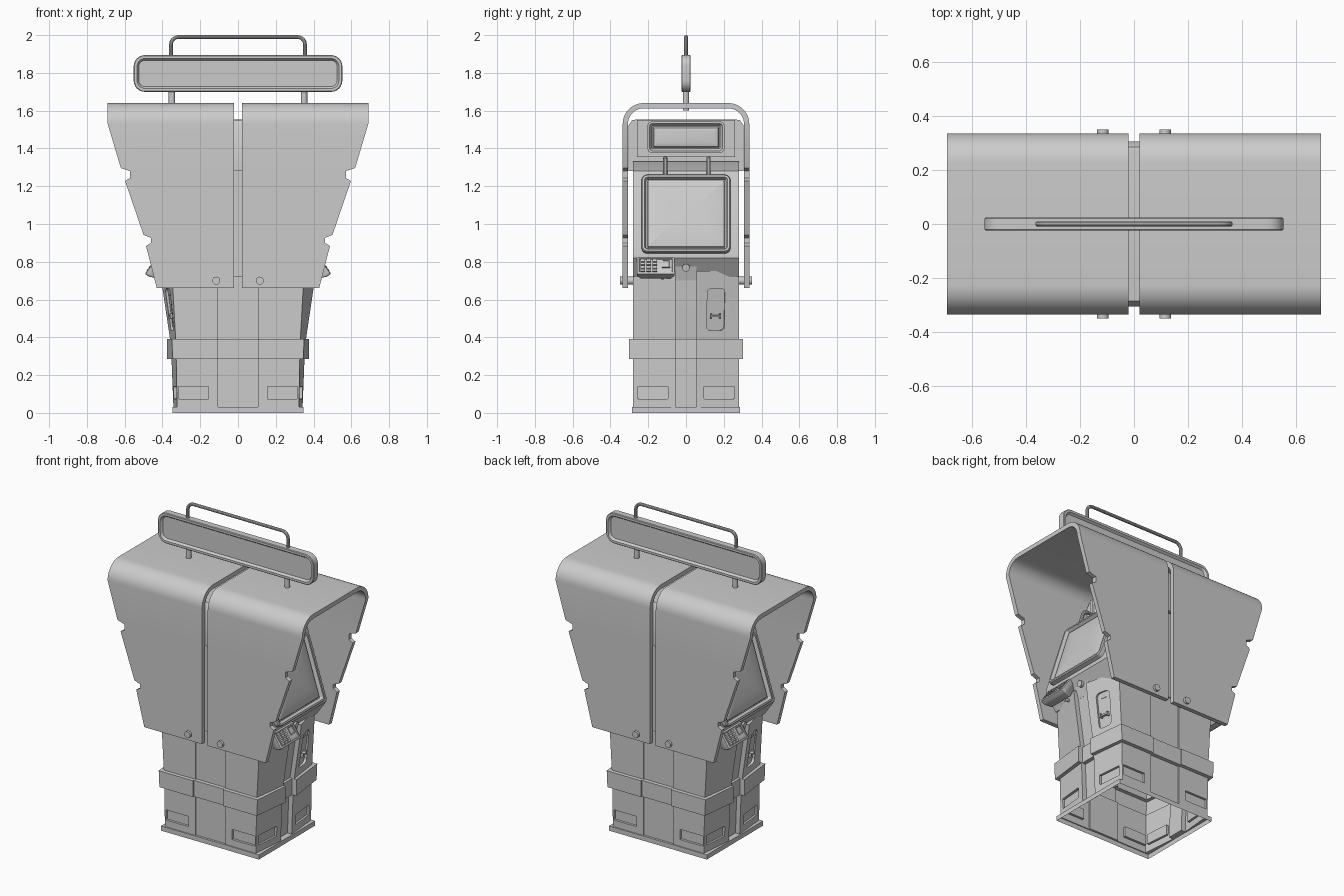
import bpy, bmesh
from math import pi, sin, cos, atan2
from mathutils import Matrix, Vector

if "Cube" in bpy.data.objects:
    bpy.data.objects.remove(bpy.data.objects["Cube"])


def loft(name, rings, mat=Matrix()):
    """Skin a stack of equal-length closed rings and cap both ends."""
    bm = bmesh.new()
    vs = [[bm.verts.new(mat @ Vector(p)) for p in r] for r in rings]
    n = len(rings[0])
    for a, b in zip(vs, vs[1:]):
        for i in range(n):
            j = (i + 1) % n
            bm.faces.new((a[i], a[j], b[j], b[i]))
    bm.faces.new(vs[0][::-1])
    bm.faces.new(vs[-1])
    bmesh.ops.recalc_face_normals(bm, faces=bm.faces)
    me = bpy.data.meshes.new(name)
    bm.to_mesh(me)
    bm.free()
    ob = bpy.data.objects.new(name, me)
    bpy.context.collection.objects.link(ob)
    return ob


def round_ring(w, h, r, z, seg=6):
    pts = []
    for k, (sx, sy) in enumerate(((1, 1), (-1, 1), (-1, -1), (1, -1))):
        for i in range(seg + 1):
            a = (k + i / seg) * pi / 2
            pts.append((sx * (w / 2 - r) + r * cos(a), sy * (h / 2 - r) + r * sin(a), z))
    return pts


def plate(name, w, h, r, steps, mat):
    """Rounded panel; steps are (inset, height) pairs along its normal."""
    return loft(name, [round_ring(w - 2 * i, h - 2 * i, max(r - i, .002), z) for i, z in steps], mat)


def box(name, x, y, z, mat=Matrix()):
    (x0, x1), (y0, y1), (z0, z1) = x, y, z
    return loft(name, [[(x0, y0, k), (x1, y0, k), (x1, y1, k), (x0, y1, k)] for k in (z0, z1)], mat)


def rod(name, a, b, r, seg=16):
    a, b = Vector(a), Vector(b)
    mat = Matrix.Translation(a) @ (b - a).to_track_quat('Z', 'Y').to_matrix().to_4x4()
    return loft(name, [[(r * cos(2 * pi * i / seg), r * sin(2 * pi * i / seg), z) for i in range(seg)]
                       for z in (0, (b - a).length)], mat)


def tube(name, pts, r):
    cu = bpy.data.curves.new(name, 'CURVE')
    cu.dimensions, cu.bevel_depth, cu.bevel_resolution, cu.use_fill_caps = '3D', r, 3, True
    sp = cu.splines.new('POLY')
    sp.points.add(len(pts) - 1)
    for p, q in zip(sp.points, pts):
        p.co = (*q, 1)
    ob = bpy.data.objects.new(name, cu)
    bpy.context.collection.objects.link(ob)
    return ob


def on_side(x, y, z, tilt=0, yaw=0):
    """Frame on the +x side: local x along y, local y up, local z outward."""
    s, c = sin(tilt), cos(tilt)
    return Matrix.Translation((x, y, z)) @ Matrix.Rotation(yaw, 4, 'Z') @ Matrix(
        ((0, -s, c, 0), (1, 0, 0, 0), (0, c, s, 0), (0, 0, 0, 1)))


# Pedestal: one lofted shell with foot flange, belt, side channels and front strips
def plan(z, xc, xm, y, chan, strip):
    half = [(xc, -y), (xm, -.055), (xm - chan, -.055), (xm - chan, .055), (xm, .055), (xc, y),
            (.107, y), (.107, y - strip), (-.107, y - strip), (-.107, y)]
    return [(a, b, z) for a, b in half] + [(-a, -b, z) for a, b in half]


pedestal = loft("pedestal", [plan(*r) for r in (
    (0, .347, .348, .285, .001, .001), (.03, .347, .348, .285, .001, .001),
    (.031, .322, .342, .28, .03, .008), (.285, .327, .352, .28, .03, .008),
    (.286, .345, .376, .303, .03, .008), (.39, .35, .376, .303, .03, .008),
    (.391, .33, .36, .28, .03, .008), (.66, .345, .4, .28, .03, .008),
    (.75, .35, .41, .28, .03, .008))])

# Recesses cut into the pedestal: eight vents and two hatches
cutters = []
for k in range(4):
    turn = Matrix.Rotation(-k * pi / 2, 4, 'Z')
    for s in (-1, 1):
        at = on_side(.28, s * .235, .107) if k % 2 else on_side(.334, s * .175, .107, 0, s * .08)
        cutters.append(plate("vent_cutter", .16, .065, .003, ((0, -.015), (0, .04)), turn @ at))
hatch = on_side(.361, .158, .547, -.13, .18)
for a in (0, pi):
    cutters.append(plate("hatch_cutter", .095, .225, .025, ((0, -.012), (0, .03)),
                         Matrix.Rotation(a, 4, 'Z') @ hatch))
for c in cutters:
    m = pedestal.modifiers.new("cut", 'BOOLEAN')
    m.object, m.operation, m.solver = c, 'DIFFERENCE', 'EXACT'
dg = bpy.context.evaluated_depsgraph_get()
me = bpy.data.meshes.new_from_object(pedestal.evaluated_get(dg))
pedestal.modifiers.clear()
pedestal.data = me
for c in cutters:
    bpy.data.objects.remove(c)
bm = bmesh.new()  # open underside
bm.from_mesh(me)
bmesh.ops.delete(bm, geom=[f for f in bm.faces if all(v.co.z < .001 for v in f.verts)], context='FACES')
bm.to_mesh(me)
bm.free()

# Inner core: wedge carrying the screens, with a narrow spine above
wedge = [(.36, .72), (.43, .82), (.43, .845), (.29, 1.28), (.12, 1.33)]
wedge += [(-x, z) for x, z in wedge[::-1]]
loft("core_wedge", [[(x, y, z) for x, z in wedge] for y in (-.28, .28)])
loft("core_spine", [[(x * .1, y * d, z) for x, y in ((-1, -1), (1, -1), (1, 1), (-1, 1))]
                    for d, z in ((.305, 1.28), (.305, 1.52), (.285, 1.55), (.27, 1.552))])
box("display_backing", (-.115, .115), (-.26, .26), (1.355, 1.55))

# Two hood halves: folded sheet with notched, slanted outer edge
EDGE = [(.66, .43), (.884, .487), (.9, .46), (.926, .46), (.942, .5), (1.228, .598),
        (1.243, .571), (1.28, .571), (1.296, .62), (1.53, .69)]
T, R, Y, TOP = .028, .11, .335, 1.64
leg = [((Y, z), (Y - T, z), x) for z, x in EDGE]
for i in range(1, 11):
    a = i / 10 * pi / 2
    leg.append(tuple((Y - R + r * cos(a), TOP - R + r * sin(a)) for r in (R, R - T)) + (.69,))
path = leg + [((-o[0], o[1]), (-n[0], n[1]), x) for o, n, x in leg[::-1]]
for side, s in (("right", 1), ("left", -1)):
    loft("hood_" + side, [[(s * .02, *o), (s * x, *o), (s * x, *n), (s * .02, *n)] for o, n, x in path])
    for f in (-1, 1):
        rod("hood_bolt", (s * .115, f * .25, .7), (s * .115, f * .35, .7), .021)

# Equipment repeated on both ends
TILT = atan2(.13, .41)
for side, a in (("right", 0), ("left", pi)):
    turn = Matrix.Rotation(a, 4, 'Z')
    plate("screen_" + side, .47, .43, .03,
          ((0, -.04), (0, .004), (.005, .01), (.016, .01), (.024, -.012), (.03, -.012),
           (.034, -.004), (.06, .002), (.11, .007), (.17, .009)), turn @ on_side(.385, 0, 1.055, TILT))
    plate("upper_display_" + side, .41, .17, .03,
          ((0, -.02), (0, .025), (.012, .025), (.024, .004), (.03, .004), (.036, .014), (.05, .018)),
          turn @ on_side(.118, 0, 1.46))
    for y in (-.11, .12):
        tube("screen_arm", [turn @ Vector(p) for p in (
            (.32, y, 1.24), (.295, y, 1.325), (.285, y, 1.342), (.265, y, 1.35), (.1, y, 1.35))], .011)
    # centre neck and lock
    neck = [(.2, .7), (.375, .7), (.415, .83), (.2, .83)]
    loft("neck_" + side, [[(x, y, z) for x, z in neck] for y in (-.055, .055)], turn)
    rod("lock_" + side, turn @ Vector((.37, 0, .775)), turn @ Vector((.415, 0, .768)), .02)
    # keypad with keys and small readout
    pad = turn @ on_side(.452, -.16, .775, .6)
    plate("keypad_" + side, .2, .11, .012,
          ((.02, -.06), (.004, -.025), (0, -.015), (0, .008), (.006, .012), (.012, .012), (.014, .006)), pad)
    for i in range(3):
        for j in range(4):
            x, y = -.068 + i * .031, -.032 + j * .021
            box("key", (x - .012, x + .012), (y - .007, y + .007), (0, .014), pad)
    plate("keypad_readout", .045, .05, .004, ((0, 0), (0, .012), (.005, .012), (.007, .008)),
          pad @ Matrix.Translation((.055, .012, 0)))
    rod("keypad_knob", turn @ Vector((.39, -.125, .72)), turn @ Vector((.425, -.125, .712)), .009)
    # hatch latch
    box("hatch_latch", (-.027, .027), (-.04, -.03), (-.015, .006), turn @ hatch)
    for x in (-.027, .021):
        box("latch_end", (x, x + .006), (-.048, -.022), (-.015, .008), turn @ hatch)
    box("hatch_slot", (-.02, .02), (.075, .08), (-.015, -.008), turn @ hatch)

# Roof sign with posts and carrying rail
face = Matrix.Translation((0, 0, 1.797)) @ Matrix.Rotation(pi / 2, 4, 'X')
plate("roof_sign", 1.105, .195, .06,
      ((.034, -.01), (.028, -.01), (.018, -.024), (.004, -.024), (0, -.02), (0, .02), (.004, .024),
       (.018, .024), (.028, .01), (.034, .01)), face)
for x in (-.35, .35):
    rod("sign_post", (x, 0, 1.6), (x, 0, 1.71), .017)
arc = [(.355 - .04 + .04 * cos(t * pi / 8), 0, 1.95 + .04 * sin(t * pi / 8)) for t in range(5)]
rail = [(.355, 0, 1.88)] + arc
tube("sign_rail", rail + [(-x, y, z) for x, y, z in rail[::-1]], .01)

# Tubes to mesh, smooth curved surfaces
bpy.ops.object.select_all(action='SELECT')
bpy.context.view_layer.objects.active = pedestal
bpy.ops.object.convert(target='MESH')
bpy.ops.object.shade_smooth_by_angle(angle=.6)
